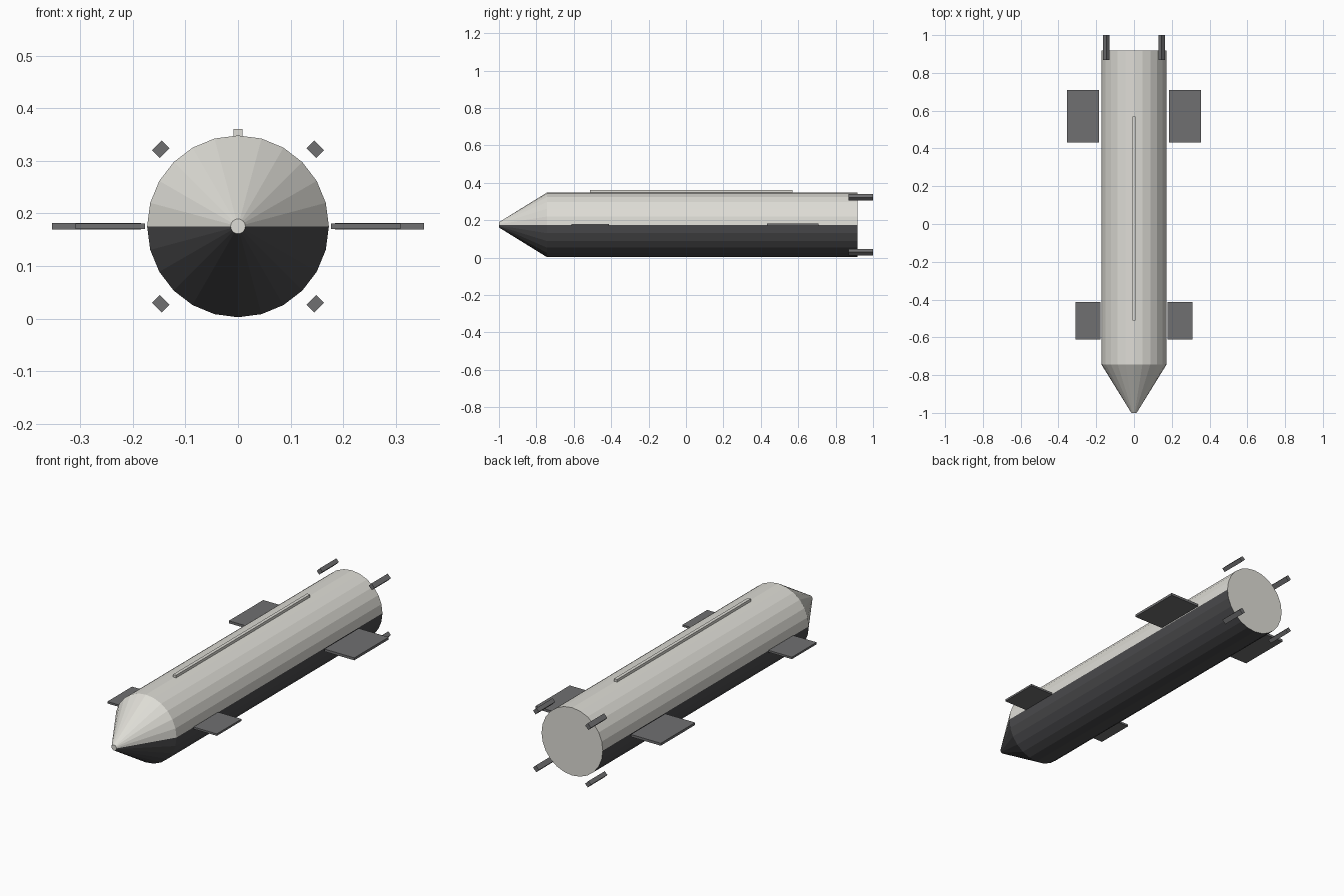
import bpy, bmesh, math
from mathutils import Matrix, Vector

cube = bpy.data.objects.get("Cube")
if cube:
    bpy.data.objects.remove(cube, do_unlink=True)

AXIS_Z = 0.1755      # height of the hull's long axis
RADIUS = 0.173
SHOULDER, TAIL = -0.743, 0.918


def material(name, color):
    m = bpy.data.materials.new(name)
    m.use_nodes = True
    m.diffuse_color = (*color, 1)
    bsdf = next(n for n in m.node_tree.nodes if n.type == 'BSDF_PRINCIPLED')
    bsdf.inputs["Base Color"].default_value = (*color, 1)
    return m


WHITE = material("warm white", (0.73, 0.72, 0.67))
BELLY = material("heat shield black", (0.07, 0.07, 0.074))
FIN = material("fin grey", (0.16, 0.16, 0.165))


def add_object(name, bm, mats):
    mesh = bpy.data.meshes.new(name)
    bm.to_mesh(mesh)
    bm.free()
    for m in mats:
        mesh.materials.append(m)
    ob = bpy.data.objects.new(name, mesh)
    bpy.context.collection.objects.link(ob)
    return ob


def tapered_tube(name, front, back, r_front, r_back):
    """Faceted round section along y, white above and black below."""
    bm = bmesh.new()
    place = Matrix.Translation((0, (front + back) / 2, AXIS_Z)) @ Matrix.Rotation(math.pi / 2, 4, 'X')
    bmesh.ops.create_cone(bm, cap_ends=True, segments=24, radius1=r_back,
                          radius2=r_front, depth=back - front, matrix=place)
    bm.normal_update()
    # drop the hidden cap where hull and nose meet
    hidden = [f for f in bm.faces if abs(f.calc_center_median().y - SHOULDER) < 0.001]
    bmesh.ops.delete(bm, geom=hidden, context='FACES_ONLY')
    for f in bm.faces:
        f.material_index = 1 if f.normal.z < -0.01 else 0
    return add_object(name, bm, [WHITE, BELLY])


def box(name, lo, hi, mat, turn=0.0):
    """Box between two corners, turned about its own y axis."""
    lo, hi = Vector(lo), Vector(hi)
    bm = bmesh.new()
    place = (Matrix.Translation((lo + hi) / 2) @ Matrix.Rotation(turn, 4, 'Y')
             @ Matrix.Diagonal((*(hi - lo), 1)))
    bmesh.ops.create_cube(bm, size=1, matrix=place)
    return add_object(name, bm, [mat])


# Hull and nose
tapered_tube("hull", SHOULDER, TAIL, RADIUS, RADIUS)
tapered_tube("nose_cone", -1.0, SHOULDER, 0.014, RADIUS)

# Spine rail along the top
box("spine_rail", (-0.0085, -0.512, 0.347), (0.0085, 0.569, 0.361), WHITE)

# Fins and tail struts on both sides
for side, s in (("left", 1), ("right", -1)):
    for name, x0, x1, y0, y1, half in (("front_fin", 0.177, 0.309, -0.612, -0.413, 0.005),
                                       ("rear_fin", 0.185, 0.354, 0.432, 0.709, 0.0063)):
        xa, xb = sorted((s * x0, s * x1))
        box(f"{name}_{side}", (xa, y0, AXIS_Z - half), (xb, y1, AXIS_Z + half), FIN)
    for level, v in (("upper", 1), ("lower", -1)):
        x, z = s * 0.147, AXIS_Z + v * 0.147
        box(f"{level}_tail_strut_{side}", (x - 0.013, 0.868, z - 0.0105),
            (x + 0.013, 1.0, z + 0.0105), FIN, turn=s * v * math.pi / 4)
